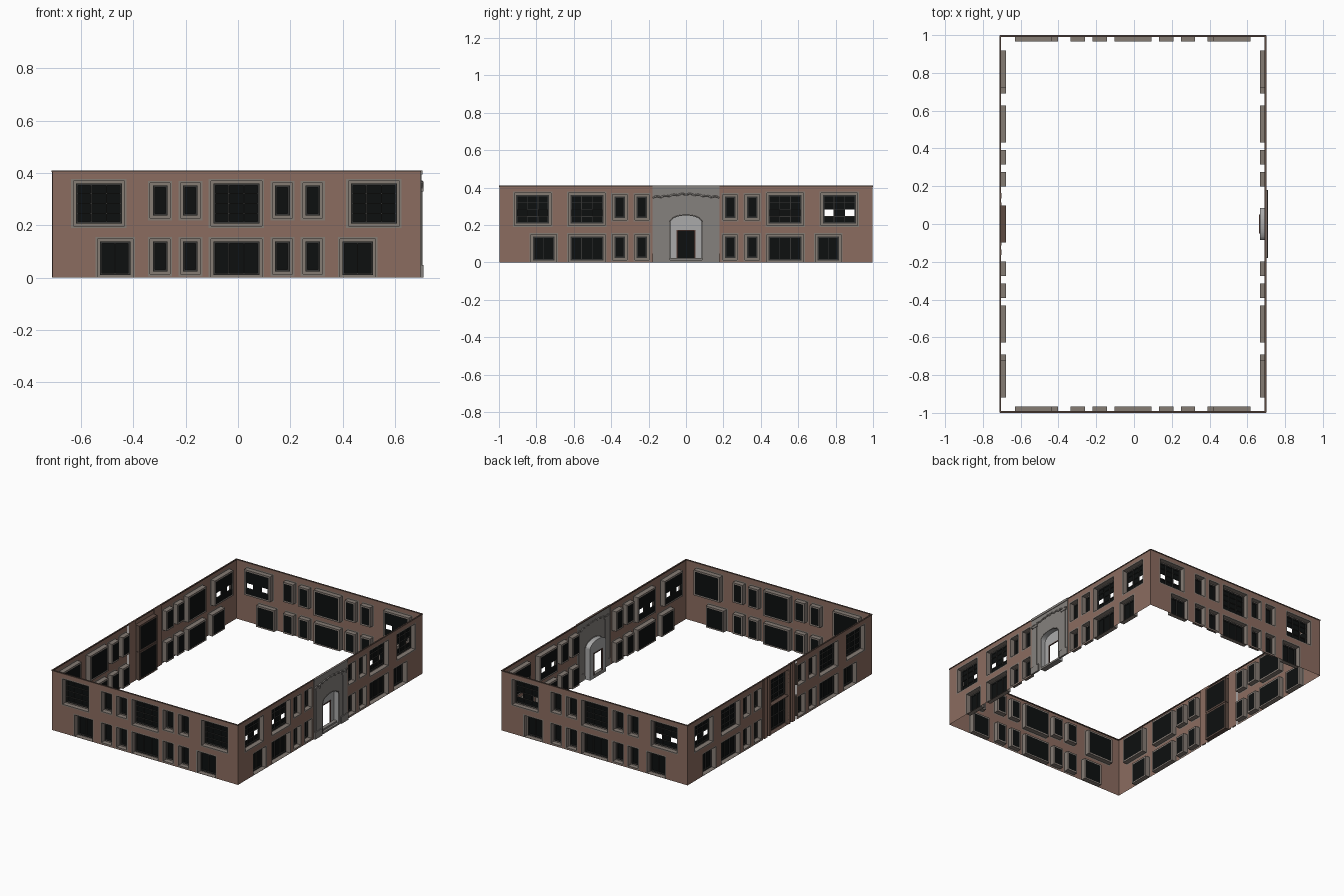
import bpy, bmesh, math

if "Cube" in bpy.data.objects:
    bpy.data.objects.remove(bpy.data.objects["Cube"])

H = 0.41          # wall height
CX = -0.006       # middle of the two short walls
DEP = 0.032       # window recess depth

def mat(name, col):
    m = bpy.data.materials.new(name)
    m.diffuse_color = (*col, 1)
    m.use_nodes = True
    m.node_tree.nodes["Principled BSDF"].inputs["Base Color"].default_value = m.diffuse_color
    return m

MATS = [mat("brick", (0.26, 0.15, 0.115)), mat("stone_trim", (0.235, 0.2, 0.175)),
        mat("glass", (0.004, 0.005, 0.005)), mat("window_bars", (0.035, 0.036, 0.034)),
        mat("cap_brown", (0.11, 0.07, 0.055)), mat("bay_stone", (0.235, 0.22, 0.205)),
        mat("arch_stone", (0.40, 0.40, 0.40)), mat("door_frame", (0.10, 0.05, 0.04))]
BRICK, TRIM, GLASS, BARS, CAP, BAY, ARCH, DOOR = range(8)

# wall frames: u runs to the right seen from outside, d is outward
FRAMES = {
    "front": lambda u, d, z: (CX + u, -0.997 - d, z),
    "back": lambda u, d, z: (CX - u, 0.997 + d, z),
    "right": lambda u, d, z: (0.698 + d, u, z),
    "left": lambda u, d, z: (-0.71 - d, -u, z)}

class Part:
    """Collects faces in one wall frame and makes an object from them."""
    def __init__(self, name, frame):
        self.name, self.P, self.bm = name, FRAMES[frame], bmesh.new()

    def face(self, pts, m):
        f = self.bm.faces.new([self.bm.verts.new(self.P(*p)) for p in pts])
        f.material_index = m

    def rect(self, u0, u1, z0, z1, d, m):
        self.face([(u0, d, z0), (u1, d, z0), (u1, d, z1), (u0, d, z1)], m)

    def box(self, u0, u1, d0, d1, z0, z1, m):
        self.rect(u0, u1, z0, z1, d1, m)
        self.rect(u1, u0, z0, z1, d0, m)
        self.sides(u0, u1, d0, d1, z0, z1, m)

    def sides(self, u0, u1, d0, d1, z0, z1, m):
        c = [(u0, z0), (u1, z0), (u1, z1), (u0, z1)]
        for (a, b), (e, f) in zip(c, c[1:] + c[:1]):
            self.face([(a, d1, b), (a, d0, b), (e, d0, f), (e, d1, f)], m)

    def done(self):
        bmesh.ops.remove_doubles(self.bm, verts=self.bm.verts, dist=1e-5)
        me = bpy.data.meshes.new(self.name)
        self.bm.to_mesh(me)
        self.bm.free()
        for m in MATS:
            me.materials.append(m)
        ob = bpy.data.objects.new(self.name, me)
        bpy.context.collection.objects.link(ob)
        return ob

# window kinds: half width, bottom, top, columns, rows
BIG = (0.088, 0.207, 0.360, 3, 4)
TRIPLE = (0.088, 0.010, 0.138, 3, 1)
DOUBLE = (0.058, 0.010, 0.138, 2, 1)
SMALL_UP = (0.028, 0.237, 0.352, 1, 1)
SMALL_LOW = (0.028, 0.023, 0.138, 1, 1)
TALL_UP = (0.088, 0.207, 0.365, 3, 4)
TALL_LOW = (0.088, 0.012, 0.185, 3, 2)

def opening(w, g):
    u, (hw, z0, z1, _, _) = w
    return u - hw - g, u + hw + g, max(z0 - g, 0.002), z1 + g

def add_window(part, w, open_row, trim):
    u, (hw, z0, z1, nc, nr) = w
    a0, a1, b0, b1 = opening(w, 0.010)
    part.sides(a0, a1, -DEP, 0, b0, b1, trim)                 # reveals
    l, r = u - hw, u + hw
    for q in ((a0, l, b0, b1), (r, a1, b0, b1), (l, r, b0, z0), (l, r, z1, b1)):
        part.rect(*q, -DEP, trim)                              # inner border
    cw, rh = 2 * hw / nc, (z1 - z0) / nr
    for i in range(nc):                                        # panes
        for j in range(nr):
            if not (open_row and j == 1 and i != 1):
                part.rect(l + i * cw, l + (i + 1) * cw, z0 + j * rh, z0 + (j + 1) * rh, -DEP, GLASS)
    for i in range(nc + 1):                                    # bars
        t = 0.004 if i in (0, nc) else 0.002
        c = min(max(l + i * cw, l + t), r - t)
        part.box(c - t, c + t, -DEP + 0.001, -DEP + 0.008, z0, z1, BARS)
    for j in range(nr + 1):
        t = 0.004 if j in (0, nr) else 0.002
        c = min(max(z0 + j * rh, z0 + t), z1 - t)
        part.box(l, r, -DEP + 0.001, -DEP + 0.007, c - t, c + t, BARS)

def build_wall(side, half, windows, holes=(), bay=0):
    # flat wall: grid cells, open in windows, stone around them
    wall = Part(side + "_wall", side)
    opens = [opening(w, 0.010) for w in windows]
    rims = [opening(w, 0.018) for w in windows]
    us, zs = {-half, half, -bay, bay}, {0, H}
    for r in opens + rims:
        us.update(r[:2])
        zs.update(r[2:])
    us, zs = sorted(round(u, 5) for u in us), sorted(round(z, 5) for z in zs)
    inside = lambda r, u, z: r[0] < u < r[1] and r[2] < z < r[3]
    for u0, u1 in zip(us, us[1:]):
        for z0, z1 in zip(zs, zs[1:]):
            u, z = (u0 + u1) / 2, (z0 + z1) / 2
            if abs(u) < bay or any(inside(r, u, z) for r in opens):
                continue
            wall.rect(u0, u1, z0, z1, 0, TRIM if any(inside(r, u, z) for r in rims) else BRICK)
    wall.done()
    wins = Part(side + "_windows", side)
    for w in windows:
        add_window(wins, w, w[1] is BIG and round(w[0], 3) in holes, TRIM)
    wins.done()
    cap = Part(side + "_wall_cap", side)
    cap.box(-half, half, -0.006, 0.003, H - 0.006, H, CAP)
    cap.done()

def mirrored(items):
    return [(s * u, k) for u, k in items for s in (-1, 1)]

short = mirrored([(0.526, BIG), (0.464, DOUBLE), (0.292, SMALL_UP), (0.292, SMALL_LOW),
                  (0.176, SMALL_UP), (0.176, SMALL_LOW)]) + [(0, BIG), (0, TRIPLE)]
long = mirrored([(0.82, BIG), (0.76, DOUBLE), (0.53, BIG), (0.53, TRIPLE), (0.354, SMALL_UP),
                 (0.354, SMALL_LOW), (0.236, SMALL_UP), (0.236, SMALL_LOW)])
build_wall("front", 0.704, short)
build_wall("back", 0.704, short, (-0.526, 0.526))
build_wall("right", 0.997, long, (-0.82, 0.82, -0.53, 0.53), 0.18)
build_wall("left", 0.997, long, (-0.82,), 0.18)

# entrance bay on the right: stone front with an arched recess and open doorway
AW, SPRING, RISE, DW, DH = 0.086, 0.213, 0.04, 0.047, 0.17
arch_z = lambda u: SPRING + RISE * math.sqrt(max(0, 1 - (u / AW) ** 2))
us = sorted([-AW * math.cos(math.pi * i / 20) for i in range(21)] + [-DW, DW])
bay = Part("entrance_bay", "right")
F = 0.004
for s in (-1, 1):
    bay.rect(min(s * AW, s * 0.18), max(s * AW, s * 0.18), 0, H, F, BAY)
    bay.face([(s * 0.18, 0, 0), (s * 0.18, F, 0), (s * 0.18, F, H), (s * 0.18, 0, H)], BAY)
    bay.face([(s * AW, F, 0), (s * AW, -DEP, 0), (s * AW, -DEP, SPRING), (s * AW, F, SPRING)], ARCH)
for a, b in zip(us, us[1:]):
    za, zb = arch_z(a), arch_z(b)
    low = DH if abs(a + b) / 2 < DW else 0
    bay.face([(a, F, za), (b, F, zb), (b, F, H), (a, F, H)], BAY)
    bay.face([(a, -DEP, za), (b, -DEP, zb), (b, F, zb), (a, F, za)], ARCH)
    bay.face([(a, -DEP, low), (b, -DEP, low), (b, -DEP, zb), (a, -DEP, za)], ARCH)
bay.done()

step = Part("entrance_step", "right")
step.box(-AW, AW, -DEP, 0.006, 0, 0.012, BAY)
step.box(-AW, AW, -DEP, -0.008, 0.012, 0.024, BAY)
step.done()

frame = Part("door_frame", "right")
for s in (-1, 1):
    frame.box(s * DW - 0.003, s * DW + 0.003, -DEP - 0.003, -DEP + 0.004, 0.024, DH, DOOR)
frame.box(-DW - 0.003, DW + 0.003, -DEP - 0.003, -DEP + 0.004, DH - 0.003, DH + 0.003, DOOR)
frame.done()

cols = Part("entrance_pilasters", "right")
for s in (-1, 1):
    for u0, u1, d, z0, z1 in ((0.103, 0.18, 0.012, 0, 0.048), (0.125, 0.16, 0.008, 0.048, 0.33),
                              (0.118, 0.167, 0.011, 0.33, 0.345)):
        cols.box(min(s * u0, s * u1), max(s * u0, s * u1), 0, d, z0, z1, BAY)
cols.box(-0.18, 0.18, 0, 0.008, H - 0.016, H, BAY)
cols.done()

# carved mouldings as bevelled curves
def moulding(name, pts, r, m):
    cu = bpy.data.curves.new(name, "CURVE")
    cu.dimensions = "3D"
    cu.bevel_depth, cu.bevel_resolution = r, 1
    sp = cu.splines.new("POLY")
    sp.points.add(len(pts) - 1)
    for p, (u, d, z) in zip(sp.points, pts):
        p.co = (*FRAMES["right"](u, d, z), 1)
    cu.materials.append(MATS[m])
    bpy.context.collection.objects.link(bpy.data.objects.new(name, cu))

moulding("arch_moulding", [(-AW, F, 0.024)] + [(u, F, arch_z(u)) for u in us] + [(AW, F, 0.024)], 0.003, BAY)
swag = [-0.178 + 0.356 * i / 64 for i in range(65)]
moulding("carved_garland", [(u, 0.006, 0.345 + 0.015 * math.cos(u * 8.7) ** 2
                             + 0.007 * abs(math.sin(u * 70))) for u in swag], 0.005, BAY)

# window bay on the left: two tall windows between brick ribs
pair = [(0, TALL_LOW), (0, TALL_UP)]
lb = Part("left_window_bay", "left")
for w in pair:
    add_window(lb, w, False, CAP)
lb.rect(-0.098, 0.098, 0.195, 0.197, 0, BRICK)
lb.rect(-0.098, 0.098, 0.375, H, 0, BRICK)
for s in (-1, 1):
    lb.rect(min(s * 0.098, s * 0.18), max(s * 0.098, s * 0.18), 0, H, -0.008, BRICK)
    for u0, u1 in ((0.098, 0.114), (0.135, 0.165)):
        lb.box(min(s * u0, s * u1), max(s * u0, s * u1), -0.008, 0.001, 0, H, BRICK)
lb.done()
